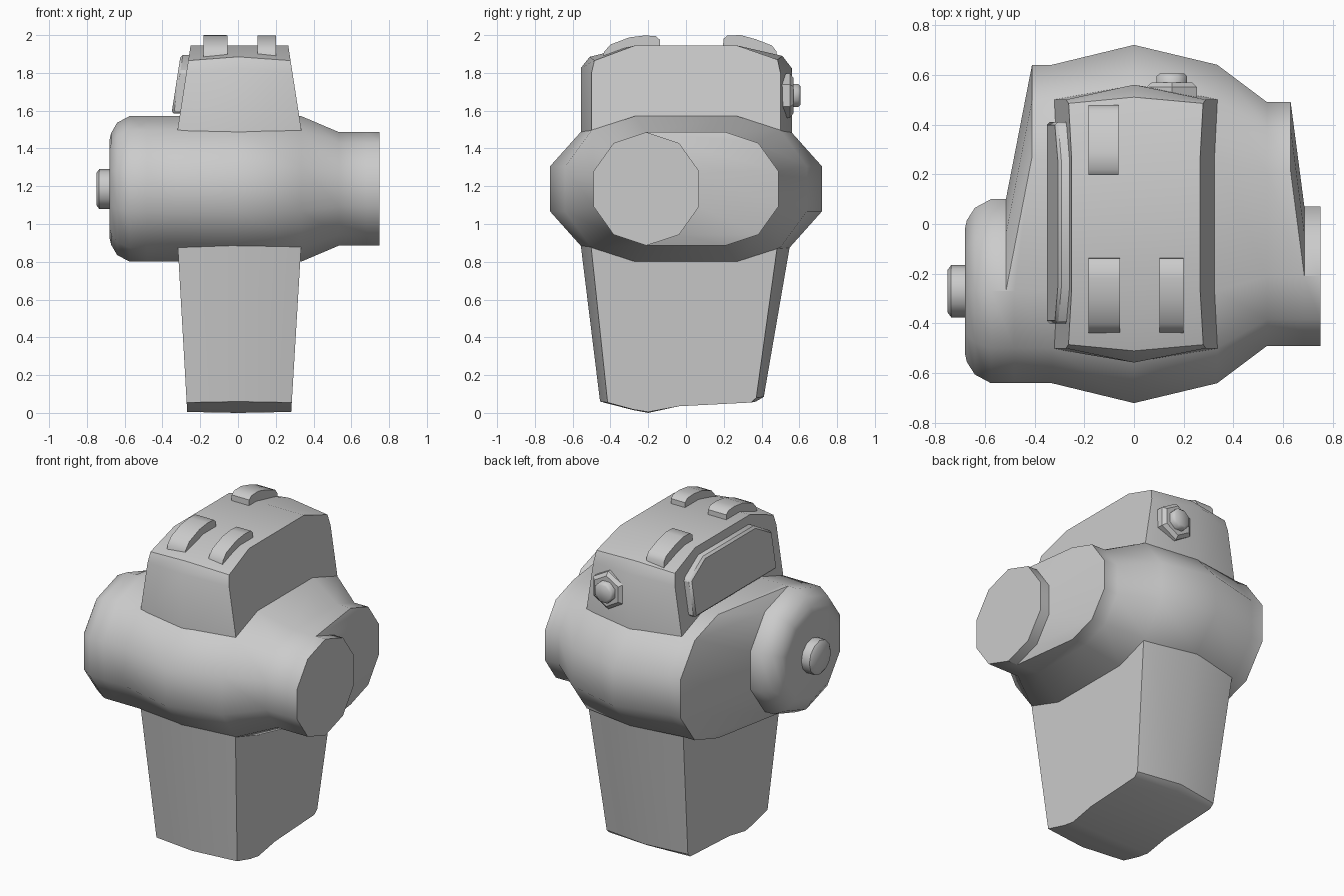
import bpy, bmesh
from math import sin, cos, pi, radians

if "Cube" in bpy.data.objects:
    bpy.data.objects.remove(bpy.data.objects["Cube"], do_unlink=True)

grey = bpy.data.materials.new("plain grey")
grey.use_nodes = True
grey.diffuse_color = (0.6, 0.6, 0.6, 1)
grey.node_tree.nodes["Principled BSDF"].inputs["Base Color"].default_value = (0.6, 0.6, 0.6, 1)


def loft(name, sections, angle=44, bevel=0):
    """Skin a row of equal-length point rings and cap both ends."""
    bm = bmesh.new()
    rings = [[bm.verts.new(p) for p in s] for s in sections]
    n = len(rings[0])
    for a, b in zip(rings, rings[1:]):
        for i in range(n):
            j = (i + 1) % n
            bm.faces.new((a[i], a[j], b[j], b[i]))
    bm.faces.new(rings[0])
    bm.faces.new(rings[-1])
    bmesh.ops.remove_doubles(bm, verts=bm.verts, dist=0.0005)
    bmesh.ops.recalc_face_normals(bm, faces=bm.faces)
    mesh = bpy.data.meshes.new(name)
    bm.to_mesh(mesh)
    bm.free()
    obj = bpy.data.objects.new(name, mesh)
    bpy.context.collection.objects.link(obj)
    mesh.materials.append(grey)
    if bevel:
        mod = obj.modifiers.new("soft edge", "BEVEL")
        mod.width, mod.segments = bevel, 1
    bpy.ops.object.select_all(action="DESELECT")
    bpy.context.view_layer.objects.active = obj
    obj.select_set(True)
    bpy.ops.object.shade_smooth_by_angle(angle=radians(angle))
    return obj


def stadium(x_front, x_back, y_front, y_back, ry, rz):
    """Two half decagons, front and back, joined by straight runs."""
    ring = []
    for side, x, yc in ((-1, x_front, y_front), (1, x_back, y_back)):
        for k in range(6):
            a = k * pi / 5
            z = cos(a) * rz * -side
            ring.append((x, yc + side * ry * sin(a) / 0.951, 1.186 + z))
    return ring


def disc(axis, centre, pos, r, n, turn=0):
    """One regular ring standing on the x or y axis."""
    u, v = centre
    pts = []
    for k in range(n):
        a = 2 * pi * k / n + turn
        p, q = u + r * cos(a), v + r * sin(a)
        pts.append((pos, p, q) if axis == "x" else (p, pos, q))
    return pts


def taper(profile, side, x_low, slope, z_low):
    return [(side * (x_low + slope * (z - z_low)), y, z) for y, z in profile]


# Body: rounded cap on the right, bulging middle, stub tube on the left
F, B = -0.27, 0.27
loft("body", [
    stadium(-0.68, -0.68, F, F, 0.25, 0.26),
    stadium(-0.672, -0.672, F, F, 0.285, 0.295),
    stadium(-0.64, -0.64, F, F, 0.335, 0.35),
    stadium(-0.575, -0.575, F, F, 0.37, 0.385),
    stadium(-0.482, -0.515, F, F, 0.37, 0.385),
    stadium(-0.48, -0.41, F, B, 0.37, 0.385),
    stadium(-0.33, -0.33, F, B, 0.37, 0.385),
    stadium(0, 0, F, B, 0.45, 0.385),
    stadium(0.335, 0.335, F, B, 0.37, 0.385),
    stadium(0.535, 0.535, -0.21, 0.21, 0.28, 0.3),
    stadium(0.68, 0.63, -0.21, 0.21, 0.28, 0.3),
    stadium(0.682, 0.685, -0.21, -0.21, 0.28, 0.3),
    stadium(0.75, 0.75, -0.21, -0.21, 0.28, 0.3),
])

# Upper block with a shallow ridge on its front and back
edge = [(-0.5, 1.4), (-0.5, 1.8), (-0.485, 1.865), (-0.27, 1.945),
        (0.27, 1.945), (0.485, 1.87), (0.5, 1.8), (0.5, 1.4)]
ridge = [(-0.557, 1.4), (-0.557, 1.825), (-0.51, 1.885), (-0.27, 1.945),
         (0.27, 1.945), (0.51, 1.89), (0.56, 1.825), (0.56, 1.4)]
loft("upper_block", [taper(edge, -1, 0.32, -0.155, 1.5),
                     taper(ridge, 0, 0, 0, 0),
                     taper(edge, 1, 0.335, -0.155, 1.5)])

# Lower block narrowing to an uneven underside
edge = [(-0.515, 1), (-0.415, 0.055), (-0.28, 0.018), (-0.2, 0.005),
        (-0.04, 0.035), (0.345, 0.055), (0.372, 0.08), (0.5, 1)]
ridge = [(-0.571, 1), (-0.455, 0.06), (-0.28, 0.015), (-0.2, 0),
         (-0.04, 0.035), (0.37, 0.06), (0.412, 0.085), (0.57, 1)]
loft("lower_block", [taper(edge, -1, 0.272, 0.057, 0.06),
                     taper(ridge, 0, 0, 0, 0),
                     taper(edge, 1, 0.285, 0.06, 0.06)], 35)

# Raised panel on the sloping right side
panel = [(-0.4, 1.585), (0.41, 1.585), (0.41, 1.81),
         (0.25, 1.895), (-0.25, 1.895), (-0.4, 1.81)]
loft("side_panel", [taper(panel, -1, 0.28, -0.155, 1.5),
                    taper(panel, -1, 0.365, -0.155, 1.5)], 30, 0.012)

# Three curved ribs on the top
front_rib = [(-0.44, 1.87), (-0.435, 1.91), (-0.4, 1.95), (-0.3, 1.988),
             (-0.22, 1.998), (-0.16, 1.995), (-0.138, 1.975), (-0.135, 1.9)]
back_rib = [(0.48, 1.86), (0.478, 1.915), (0.455, 1.945), (0.37, 1.978),
            (0.29, 2), (0.22, 1.998), (0.198, 1.98), (0.195, 1.9)]
for name, rib, x0, x1 in (("front_right_rib", front_rib, -0.182, -0.056),
                          ("front_left_rib", front_rib, 0.103, 0.2),
                          ("back_right_rib", back_rib, -0.182, -0.062)):
    loft(name, [[(x, y, z) for y, z in rib] for x in (x0, x1)])

# Round knob on the cap
loft("cap_knob", [disc("x", (F, 1.185), x, r, 12) for x, r in
                  ((-0.66, 0.105), (-0.735, 0.105), (-0.75, 0.085))], 50)

# Hexagonal nut and bolt end on the back
hub = (0.152, 1.68)
loft("back_nut", [disc("y", hub, y, r, 6, pi / 6) for y, r in
                  ((0.48, 0.118), (0.55, 0.118), (0.568, 0.095))], 30)
loft("back_bolt", [disc("y", hub, y, r, 8, pi / 8) for y, r in
                   ((0.55, 0.066), (0.594, 0.066), (0.606, 0.052))], 50)
